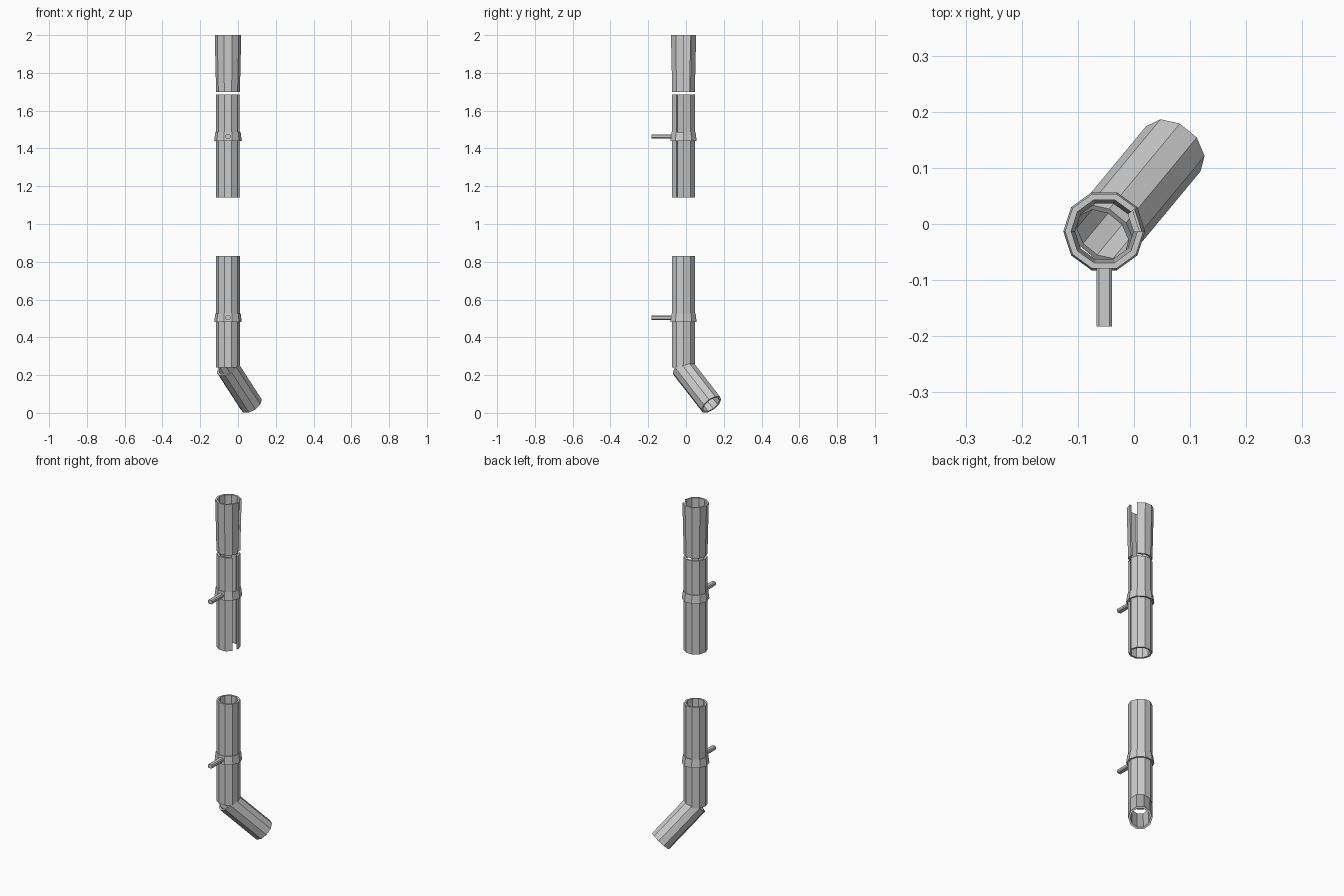
import bpy, bmesh, math
from mathutils import Vector, Matrix

if "Cube" in bpy.data.objects:
    bpy.data.objects.remove(bpy.data.objects["Cube"])

SIDES = 10
AXIS_X, AXIS_Y = -0.053, -0.013
OUTER, INNER = 0.063, 0.052

grey = bpy.data.materials.new("pipe_grey")
grey.use_nodes = True
colour = (0.6, 0.6, 0.6, 1)
grey.diffuse_color = colour
grey.node_tree.nodes["Principled BSDF"].inputs["Base Color"].default_value = colour


def finish(name, bm, matrix):
    bmesh.ops.recalc_face_normals(bm, faces=bm.faces)
    mesh = bpy.data.meshes.new(name)
    bm.to_mesh(mesh)
    bm.free()
    mesh.materials.append(grey)
    obj = bpy.data.objects.new(name, mesh)
    obj.matrix_world = matrix
    bpy.context.collection.objects.link(obj)
    return obj


def tube(name, height, bottom, top, matrix, missing=None):
    """Hollow faceted tube; bottom and top are (outer, inner) radii."""
    bm = bmesh.new()
    # each section runs: outer bottom, outer top, inner top, inner bottom
    corners = [(bottom[0], 0), (top[0], height), (top[1], height), (bottom[1], 0)]
    sections = []
    for i in range(SIDES):
        a = math.tau * i / SIDES
        sections.append([bm.verts.new((r * math.cos(a), r * math.sin(a), z))
                         for r, z in corners])
    for i in range(SIDES):
        here, there = sections[i], sections[(i + 1) % SIDES]
        if i == missing:
            # close the wall on both edges of the open slit
            bm.faces.new(here)
            bm.faces.new(there[::-1])
            continue
        for k in range(4):
            n = (k + 1) % 4
            bm.faces.new((here[k], there[k], there[n], here[n]))
    return finish(name, bm, matrix)


def upright(z):
    return Matrix.Translation((AXIS_X, AXIS_Y, z))


wall = (OUTER, INNER)

# Straight pipes, the upper two each with one open facet
tube("top_pipe", 0.30, wall, (0.070, 0.059), upright(1.70), missing=0)
tube("middle_pipe", 0.545, wall, wall, upright(1.14), missing=SIDES - 1)
tube("lower_pipe", 0.59, wall, wall, upright(0.24))

# Angled outlet at the foot
start, end = Vector((-0.056, -0.018, 0.24)), Vector((0.07, 0.134, 0.0445))
axis = (end - start).normalized()
across = axis.cross(Vector((0, 0, 1))).normalized()
turn = Matrix((across, axis.cross(across), axis)).transposed().to_4x4()
tube("outlet_pipe", (end - start).length, wall, wall, Matrix.Translation(start) @ turn)

# Tapered collars with wall pegs
for label, z in (("upper", 1.44), ("lower", 0.48)):
    tube(label + "_collar", 0.047, (0.073, 0.059), (0.067, 0.059), upright(z))
    bm = bmesh.new()
    bmesh.ops.create_cube(bm, size=1)
    bmesh.ops.scale(bm, vec=(0.028, 0.118, 0.022), verts=bm.verts)
    long_edges = [e for e in bm.edges
                  if abs(e.verts[0].co.y - e.verts[1].co.y) > 0.1]
    bmesh.ops.bevel(bm, geom=long_edges, offset=0.005, segments=1, affect='EDGES')
    finish(label + "_peg", bm, Matrix.Translation((AXIS_X, -0.124, z + 0.024)))
